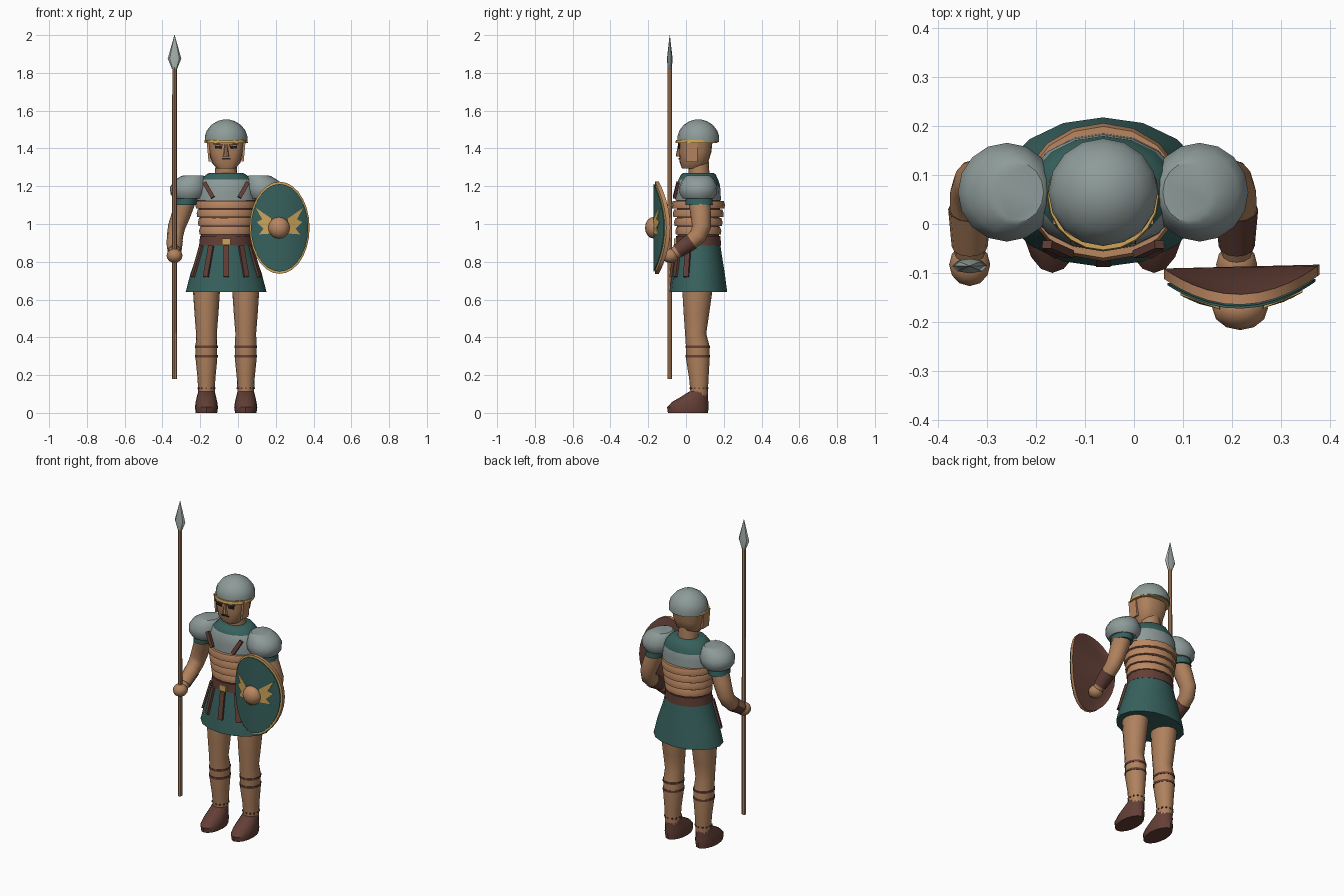
import bpy, bmesh
from math import sin, cos, pi, radians
from mathutils import Vector, Matrix

cube = bpy.data.objects.get("Cube")
if cube:
    bpy.data.objects.remove(cube, do_unlink=True)

CX, CY = -0.063, 0.065   # body axis


def material(name, r, g, b):
    m = bpy.data.materials.new(name)
    m.use_nodes = True
    m.diffuse_color = (r, g, b, 1)
    m.node_tree.nodes["Principled BSDF"].inputs["Base Color"].default_value = (r, g, b, 1)
    return m


SKIN = material("skin", 0.43, 0.22, 0.11)
COPPER = material("copper_tan", 0.49, 0.24, 0.12)
STEEL = material("steel_grey", 0.27, 0.33, 0.32)
PALE = material("pale_steel", 0.38, 0.45, 0.42)
GREEN = material("dark_green", 0.038, 0.12, 0.11)
LEATHER = material("dark_leather", 0.125, 0.05, 0.037)
GOLD = material("gold", 0.6, 0.37, 0.1)
BLACK = material("near_black", 0.02, 0.013, 0.012)


def make(name, bm, *mats, rule=None, angle=35):
    bmesh.ops.recalc_face_normals(bm, faces=bm.faces)
    if rule:
        for f in bm.faces:
            f.material_index = rule(f)
    me = bpy.data.meshes.new(name)
    bm.to_mesh(me)
    bm.free()
    for m in mats:
        me.materials.append(m)
    me.shade_smooth()
    me.set_sharp_from_angle(angle=radians(angle))
    ob = bpy.data.objects.new(name, me)
    bpy.context.collection.objects.link(ob)
    return ob


def loft(name, rings, *mats, sides=16, power=1.0, follow=False, rule=None):
    """Skin elliptical rings (x, y, z, rx, ry); follow turns them along the path."""
    bm, loops = bmesh.new(), []
    pts = [Vector(r[:3]) for r in rings]
    for i, r in enumerate(rings):
        turn = Matrix.Identity(3)
        if follow:
            d = pts[min(i + 1, len(pts) - 1)] - pts[max(i - 1, 0)]
            turn = Vector((0, 0, -1)).rotation_difference(d).to_matrix()
        loop = []
        for k in range(sides):
            c, s = cos(2 * pi * k / sides), sin(2 * pi * k / sides)
            c, s = [(1 if v > 0 else -1) * abs(v) ** power for v in (c, s)]
            loop.append(bm.verts.new(pts[i] + turn @ Vector((c * r[3], s * r[4], 0))))
        loops.append(loop)
    for a, b in zip(loops, loops[1:]):
        for k in range(sides):
            j = (k + 1) % sides
            bm.faces.new((a[k], a[j], b[j], b[k]))
    bm.faces.new(loops[0])
    bm.faces.new(loops[-1])
    return make(name, bm, *mats, rule=rule)


def body(name, rings, *mats, **kw):
    """Loft on the body axis from (z, rx, ry) rings."""
    return loft(name, [(CX, CY, *r) for r in rings], *mats, **kw)


def strip(name, p0, p1, width, thick, mat, out=(0, -1, 0)):
    """Flat bar from p0 to p1 whose broad side faces out."""
    p0, p1 = Vector(p0), Vector(p1)
    z = (p1 - p0).normalized()
    x = z.cross(Vector(out)).normalized()
    rot = Matrix((x, z.cross(x), z)).transposed().to_4x4()
    bm = bmesh.new()
    bmesh.ops.create_cube(bm, size=1, matrix=Matrix.Translation((p0 + p1) / 2) @ rot
                          @ Matrix.Diagonal((width, thick, (p1 - p0).length, 1)))
    return make(name, bm, mat)


def ball(name, centre, radii, mat):
    bm = bmesh.new()
    bmesh.ops.create_uvsphere(bm, u_segments=12, v_segments=8, radius=1,
                              matrix=Matrix.Translation(centre) @ Matrix.Diagonal((*radii, 1)))
    return make(name, bm, mat)


# Tunic skirt, belt and buckle
body("tunic_skirt", [(0.64, 0.214, 0.153), (0.74, 0.188, 0.14), (0.84, 0.152, 0.124),
                     (0.92, 0.134, 0.113)], GREEN)
body("belt", [(0.885, 0.143, 0.12), (0.937, 0.138, 0.118)], LEATHER)
strip("buckle", (CX, -0.057, 0.888), (CX, -0.057, 0.922), 0.045, 0.012, GOLD)
for i, deg in enumerate((-64, -33, 0, 33, 64)):
    s, c = sin(radians(deg)), cos(radians(deg))
    strip(f"skirt_strap_{i}", (CX + 0.146 * s, CY - 0.123 * c, 0.885),
          (CX + 0.198 * s, CY - 0.147 * c, 0.72), 0.03, 0.012, LEATHER, (s, -c, 0))

# Banded cuirass over a dark core
body("cuirass_core", [(0.92, 0.13, 0.11), (1.13, 0.15, 0.115)], LEATHER)
for i in range(4):
    z, w = 0.944 + 0.046 * i, 0.137 + 0.0065 * i
    body(f"cuirass_band_{i}", [(z, w + 0.003, w - 0.018), (z + 0.02, w + 0.006, w - 0.015),
                               (z + 0.041, w, w - 0.022)], COPPER)

# Chest plate with green collar
body("chest_plate", [(1.125, 0.16, 0.12), (1.17, 0.16, 0.118), (1.205, 0.152, 0.115),
                     (1.235, 0.135, 0.105), (1.262, 0.105, 0.092), (1.27, 0.09, 0.08)],
     STEEL, GREEN, rule=lambda f: int(f.calc_center_median().z >
                                      (1.21 if f.calc_center_median().y > CY else 1.24)))

# Head
loft("neck", [(CX, 0.07, 1.25, 0.06, 0.055), (CX, 0.065, 1.34, 0.055, 0.055)], SKIN)
loft("head", [(CX, 0.03, 1.295, 0.05, 0.052), (CX, 0.042, 1.325, 0.076, 0.075),
              (CX, 0.048, 1.38, 0.09, 0.086), (CX, 0.052, 1.45, 0.1, 0.09)], SKIN, power=0.75)
loft("nose", [(CX, -0.036, 1.358, 0.016, 0.016), (CX, -0.036, 1.368, 0.014, 0.017),
              (CX, -0.036, 1.42, 0.008, 0.006)], SKIN, sides=8)
strip("mouth", (CX - 0.023, -0.034, 1.345), (CX + 0.023, -0.034, 1.345), 0.007, 0.009, BLACK)
for s, side in ((-1, "right"), (1, "left")):
    strip(f"{side}_eye", (CX + s * 0.022, -0.037, 1.405), (CX + s * 0.058, -0.035, 1.407),
          0.015, 0.009, BLACK)
    strip(f"{side}_brow", (CX + s * 0.016, -0.039, 1.418), (CX + s * 0.066, -0.036, 1.426),
          0.009, 0.009, LEATHER)
    strip(f"{side}_cheek_guard", (CX + s * 0.087, 0.03, 1.33), (CX + s * 0.097, 0.03, 1.44),
          0.062, 0.012, COPPER, (s, 0, 0))

# Helmet
loft("helmet_brim", [(CX, 0.056, 1.43, 0.115, 0.112), (CX, 0.057, 1.446, 0.113, 0.11)],
     GOLD, sides=20)
body("helmet", [(1.435, 0.112, 0.11), (1.465, 0.112, 0.11), (1.495, 0.102, 0.1),
                (1.525, 0.078, 0.077), (1.545, 0.045, 0.045), (1.553, 0.016, 0.016)], STEEL)

# Limbs, mirrored about the body axis
for s, side in ((-1, "right"), (1, "left")):
    def X(dx):
        return CX + s * dx

    strip(f"{side}_chest_strap", (X(0.115), -0.042, 1.22), (X(0.07), -0.062, 1.14),
          0.022, 0.016, LEATHER)

    # Shoulder, sleeve, arm, bracer, hand
    loft(f"{side}_shoulder_plate",
         [(X(0.2), CY, 1.135, 0.078, 0.082), (X(0.2), CY, 1.16, 0.095, 0.098),
          (X(0.197), CY, 1.195, 0.1, 0.101), (X(0.19), CY, 1.23, 0.086, 0.086),
          (X(0.177), CY, 1.253, 0.062, 0.068), (X(0.172), CY, 1.258, 0.05, 0.06)], STEEL)
    loft(f"{side}_sleeve", [(X(0.2), 0.068, 1.17, 0.065, 0.07),
                            (X(0.215), 0.07, 1.1, 0.058, 0.072)], GREEN)
    loft(f"{side}_arm",
         [(X(0.21), 0.07, 1.13, 0.052, 0.058), (X(0.238), 0.078, 1.05, 0.05, 0.054),
          (X(0.262), 0.082, 0.985, 0.046, 0.05), (X(0.27), 0.065, 0.94, 0.043, 0.046),
          (X(0.273), 0.02, 0.9, 0.041, 0.042), (X(0.273), -0.06, 0.845, 0.031, 0.033)],
         SKIN, sides=12, follow=True)
    loft(f"{side}_bracer",
         [(X(0.273), 0.03, 0.908, 0.044, 0.045), (X(0.273), -0.045, 0.856, 0.037, 0.038)],
         LEATHER, SKIN, sides=12, follow=True,
         rule=lambda f: int(s < 0 and f.normal.y < -0.1))
    ball(f"{side}_hand", (X(0.273), -0.083, 0.832), (0.042, 0.044, 0.038), SKIN)

    # Leg with straps, studs and boot
    L = X(0.104)
    loft(f"{side}_leg",
         [(L, 0.062, 0.72, 0.074, 0.08), (L, 0.06, 0.64, 0.071, 0.079),
          (L, 0.055, 0.52, 0.063, 0.067), (L, 0.051, 0.42, 0.055, 0.056),
          (L, 0.061, 0.36, 0.057, 0.062), (L, 0.063, 0.28, 0.057, 0.062),
          (L, 0.068, 0.18, 0.047, 0.051), (L, 0.07, 0.09, 0.043, 0.045)], SKIN)
    for i, z in enumerate((0.35, 0.3)):
        loft(f"{side}_leg_strap_{i}", [(L, 0.062, z - 0.006, 0.06, 0.065),
                                       (L, 0.062, z + 0.006, 0.06, 0.065)], LEATHER)
    studs = bmesh.new()
    for k in range(12):
        a = k * pi / 6
        bmesh.ops.create_cube(studs, size=0.008, matrix=Matrix.Translation(
            (L + 0.044 * cos(a), 0.069 + 0.047 * sin(a), 0.13)))
    make(f"{side}_ankle_studs", studs, LEATHER)
    loft(f"{side}_boot",
         [(L, 0.01, 0, 0.057, 0.106), (L, 0.01, 0.03, 0.061, 0.11),
          (L, 0.022, 0.058, 0.057, 0.096), (L, 0.045, 0.085, 0.051, 0.072),
          (L, 0.065, 0.112, 0.044, 0.05)], LEATHER)

# Spear
SX, SY = -0.336, -0.086
loft("spear_shaft", [(SX, SY, 0.18, 0.013, 0.013), (SX, SY, 1.83, 0.012, 0.012)], SKIN, sides=8)
loft("spear_head", [(SX, SY, 1.82, 0.013, 0.011), (SX, SY, 1.875, 0.036, 0.015),
                    (SX, SY, 2.0, 0.001, 0.001)], PALE, sides=8)

# Shield: an oval cut from a curved sheet
HX, HZ, RX, RZ, N = 0.22, 0.98, 0.159, 0.244, 28


def shield_y(u):
    return -0.165 + 0.057 * u * u + 0.004 * u


def oval(name, scale, front, back, *mats):
    """Curved oval plate: front strips use slot 0, edge slot 1, back slot 2."""
    bm, loops = bmesh.new(), []
    for off in (front, back):
        loops.append([bm.verts.new((HX + RX * scale * cos(a), shield_y(scale * cos(a)) + off,
                                    HZ + RZ * scale * sin(a)))
                      for a in (2 * pi * k / N for k in range(N))])
    f, b = loops
    slots = {}
    for i in range(N // 2):
        ids = dict.fromkeys((i, i + 1, (N - i - 1) % N, (N - i) % N))
        slots[bm.faces.new([f[k] for k in ids])] = 0
    for k in range(N):
        j = (k + 1) % N
        slots[bm.faces.new((f[k], f[j], b[j], b[k]))] = 1
        if N // 2 not in (k, j):
            slots[bm.faces.new((b[N // 2], b[k], b[j]))] = 2
    return make(name, bm, *mats, rule=lambda face: slots[face])


oval("shield_body", 1, 0, 0.021, GOLD, COPPER, LEATHER)
oval("shield_face", 0.95, -0.008, -0.003, GREEN, GREEN, GREEN)
ball("shield_boss", (HX - 0.003, -0.172, HZ), (0.057, 0.045, 0.057), COPPER)

# Winged emblem either side of the boss
WING = [(0.125, 0.105), (0.045, 0.05), (0.04, -0.03), (0.108, -0.035), (0.085, -0.005),
        (0.12, 0.03), (0.092, 0.045)]
for s, side in ((-1, "right"), (1, "left")):
    bm = bmesh.new()
    bm.faces.new([bm.verts.new((HX + s * dx, shield_y(s * dx / RX) - 0.013, HZ + dz))
                  for dx, dz in WING])
    wing = bmesh.ops.extrude_face_region(bm, geom=bm.faces[:])
    bmesh.ops.translate(bm, vec=(0, 0.006, 0),
                        verts=[v for v in wing["geom"] if isinstance(v, bmesh.types.BMVert)])
    make(f"{side}_shield_wing", bm, GOLD)
